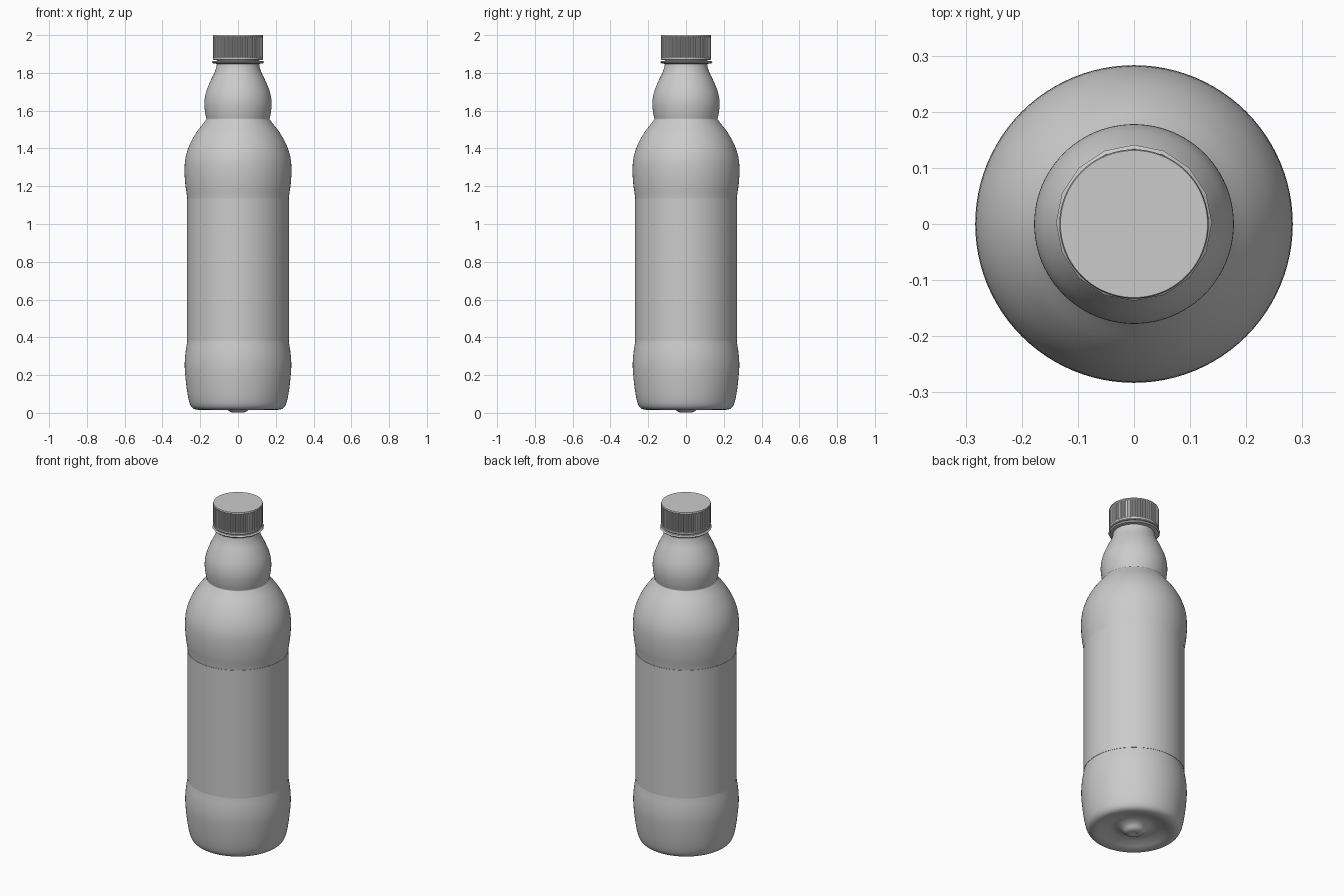
import bpy, bmesh, math

if "Cube" in bpy.data.objects:
    bpy.data.objects.remove(bpy.data.objects["Cube"])

grey = bpy.data.materials.new("plain grey")
grey.diffuse_color = (0.6, 0.6, 0.6, 1)
grey.use_nodes = True
grey.node_tree.nodes["Principled BSDF"].inputs["Base Color"].default_value = grey.diffuse_color


def finish(name, bm, angle):
    bmesh.ops.remove_doubles(bm, verts=bm.verts, dist=1e-5)
    bmesh.ops.recalc_face_normals(bm, faces=bm.faces)
    me = bpy.data.meshes.new(name)
    bm.to_mesh(me)
    bm.free()
    me.materials.append(grey)
    ob = bpy.data.objects.new(name, me)
    bpy.context.collection.objects.link(ob)
    bpy.ops.object.select_all(action='DESELECT')
    ob.select_set(True)
    bpy.context.view_layer.objects.active = ob
    bpy.ops.object.shade_smooth_by_angle(angle=math.radians(angle))
    return ob


def lathe(name, profile, sides=96, angle=40, closed=False, ridge=None):
    """Revolve (r, z) points; ridge(step, r, row) may alter the radius."""
    bm = bmesh.new()
    rows = []
    for row, (r, z) in enumerate(profile):
        if r < 1e-6:
            rows.append([bm.verts.new((0, 0, z))] * sides)
            continue
        ring = []
        for i in range(sides):
            a = 2 * math.pi * i / sides
            q = ridge(i, r, row) if ridge else r
            ring.append(bm.verts.new((q * math.cos(a), q * math.sin(a), z)))
        rows.append(ring)
    pairs = list(zip(rows, rows[1:]))
    if closed:
        pairs.append((rows[-1], rows[0]))
    for lo, hi in pairs:
        for i in range(sides):
            j = (i + 1) % sides
            quad = list(dict.fromkeys((lo[i], lo[j], hi[j], hi[i])))
            bm.faces.new(quad)
    return finish(name, bm, angle)


def spline(pts, n=4):
    """Catmull-Rom curve through the points."""
    p = [pts[0]] + pts + [pts[-1]]
    out = []
    for a, b, c, d in zip(p, p[1:], p[2:], p[3:]):
        for k in range(n):
            t = k / n
            out.append(tuple(0.5 * (2 * v + (w - u) * t + (2 * u - 5 * v + 4 * w - x) * t * t
                                    + (3 * v - u - 3 * w + x) * t ** 3)
                             for u, v, w, x in zip(a, b, c, d)))
    return out + [pts[-1]]


# bottle body: dimpled base, lower bulge, waist, shoulder, upper bulge, neck
base = spline([(0, 0.008), (0.015, 0.004), (0.032, 0.003), (0.048, 0.01), (0.07, 0.03),
               (0.11, 0.042), (0.155, 0.032), (0.19, 0.02), (0.22, 0.017), (0.245, 0.03),
               (0.26, 0.065), (0.273, 0.14), (0.282, 0.24), (0.279, 0.31), (0.271, 0.365),
               (0.268, 0.385)])
shoulder = spline([(0.268, 1.13), (0.271, 1.155), (0.279, 1.21), (0.283, 1.28), (0.278, 1.35),
                   (0.256, 1.42), (0.22, 1.485), (0.182, 1.535), (0.167, 1.555)])
upper = spline([(0.167, 1.557), (0.174, 1.59), (0.178, 1.64), (0.17, 1.695), (0.147, 1.755),
                (0.125, 1.8), (0.115, 1.83), (0.112, 1.85), (0.112, 1.875)])
lathe("bottle_body", base + shoulder + upper + [(0, 1.875)])

# label sleeve around the waist
lathe("label", [(0.2675, 0.38), (0.2705, 0.38), (0.2705, 1.135), (0.2675, 1.135)], closed=True)

# low-poly neck ring, slightly off centre
ring = lathe("neck_ring", [(0.105, 1.847), (0.132, 1.85), (0.139, 1.857), (0.132, 1.863),
                           (0.105, 1.865)], sides=16, angle=20, closed=True)
ring.location.y = 0.002

# screw cap with vertical grip ridges on the middle rows
lathe("cap", [(0, 1.868), (0.129, 1.868), (0.132, 1.872), (0.132, 1.882), (0.133, 1.884),
              (0.133, 1.988), (0.133, 1.993), (0.131, 2.0), (0, 2.0)],
      sides=240, angle=25,
      ridge=lambda i, r, row: r - 0.004 if row in (4, 5) and i % 4 in (0, 1) else r)
